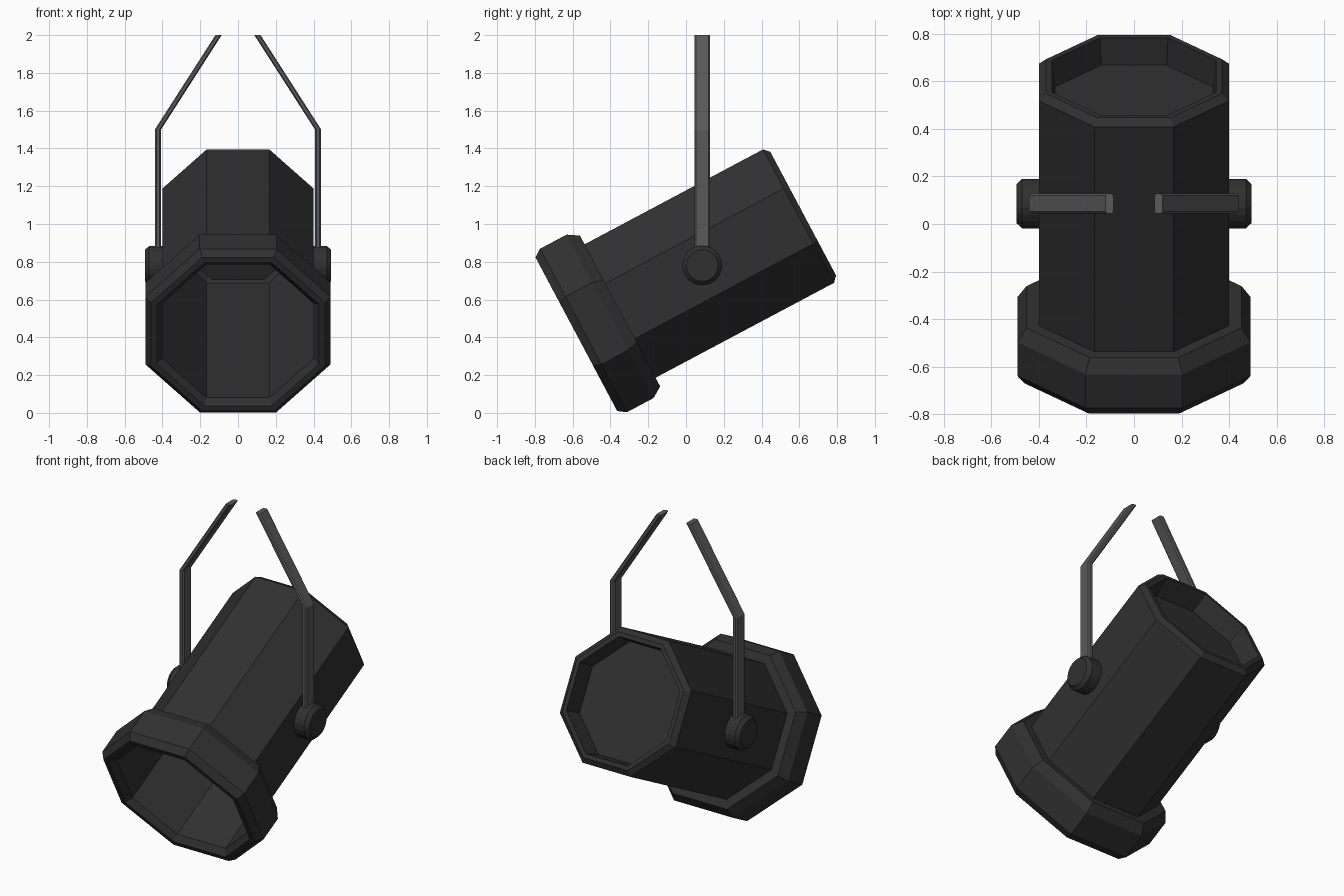
import bpy, bmesh, math
from mathutils import Vector

if "Cube" in bpy.data.objects:
    bpy.data.objects.remove(bpy.data.objects["Cube"])

TILT = math.radians(28)
U = Vector((0, math.cos(TILT), math.sin(TILT)))    # lamp axis, front to back
N = Vector((0, -math.sin(TILT), math.cos(TILT)))   # lamp "up"
X = Vector((1, 0, 0))


def material(name, v):
    m = bpy.data.materials.new(name)
    m.diffuse_color = (v, v, v, 1)
    m.use_nodes = True
    m.node_tree.nodes["Principled BSDF"].inputs["Base Color"].default_value = m.diffuse_color
    return m


BLACK = material("black_metal", 0.03)
STEEL = material("dark_steel", 0.1)


def finish(bm, name, mat):
    bmesh.ops.recalc_face_normals(bm, faces=bm.faces[:])
    me = bpy.data.meshes.new(name)
    bm.to_mesh(me)
    bm.free()
    me.materials.append(mat)
    ob = bpy.data.objects.new(name, me)
    bpy.context.collection.objects.link(ob)
    return ob


def loft(name, rings, mat, cap_start=False, cap_end=False, closed=False):
    """Bridge a list of equal-length point rings into a surface."""
    bm = bmesh.new()
    vs = [[bm.verts.new(p) for p in ring] for ring in rings]
    pairs = list(zip(vs, vs[1:]))
    if closed:
        pairs.append((vs[-1], vs[0]))
    for a, b in pairs:
        k = len(a)
        for i in range(k):
            j = (i + 1) % k
            bm.faces.new((a[i], a[j], b[j], b[i]))
    if cap_start:
        bm.faces.new(vs[0])
    if cap_end:
        bm.faces.new(vs[-1])
    return finish(bm, name, mat)


def ring(center, a, b, radius, sides):
    """Polygon ring whose flats sit at the given radius."""
    r = radius / math.cos(math.pi / sides)
    angles = [2 * math.pi * (i + 0.5) / sides for i in range(sides)]
    return [center + a * (r * math.cos(t)) + b * (r * math.sin(t)) for t in angles]


def octagons(profile):
    return [ring(U * u + N * 0.64, X, N, r, 8) for u, r in profile]


# octagonal housing with recessed back panel, open at the front
loft("lamp_housing", octagons([(0.92, 0.332), (1.043, 0.345), (1.043, 0.37),
                               (1.015, 0.4), (-0.06, 0.4)]), BLACK, cap_start=True)

# bevelled front collar
loft("front_collar", octagons([(-0.055, 0.4), (-0.055, 0.452), (-0.115, 0.49),
                               (-0.275, 0.49), (-0.317, 0.46), (-0.317, 0.43),
                               (-0.28, 0.4), (-0.115, 0.4)]), BLACK, closed=True)

# pivot knobs and hanger arms on both sides
for side, label in ((1, "right"), (-1, "left")):
    knob = [(0.39, 0.104), (0.47, 0.104), (0.493, 0.083)]
    ob = loft(label + "_pivot_knob",
              [ring(Vector((side * x, 0.086, 0.78)), Vector((0, 1, 0)), Vector((0, 0, 1)), r, 20)
               for x, r in knob], BLACK, cap_start=True, cap_end=True)

    w, d, c = 0.0165, 0.042, 0.008
    section = [(w, d - c), (w - c, d), (c - w, d), (-w, d - c),
               (-w, c - d), (c - w, -d), (w - c, -d), (w, c - d)]
    path = [(0.424, 0.78), (0.424, 1.5), (0.103, 2.0)]
    loft(label + "_hanger_arm",
         [[Vector((side * (x + sx), 0.086 + sy, z)) for sx, sy in section] for x, z in path],
         STEEL, cap_start=True, cap_end=True)
